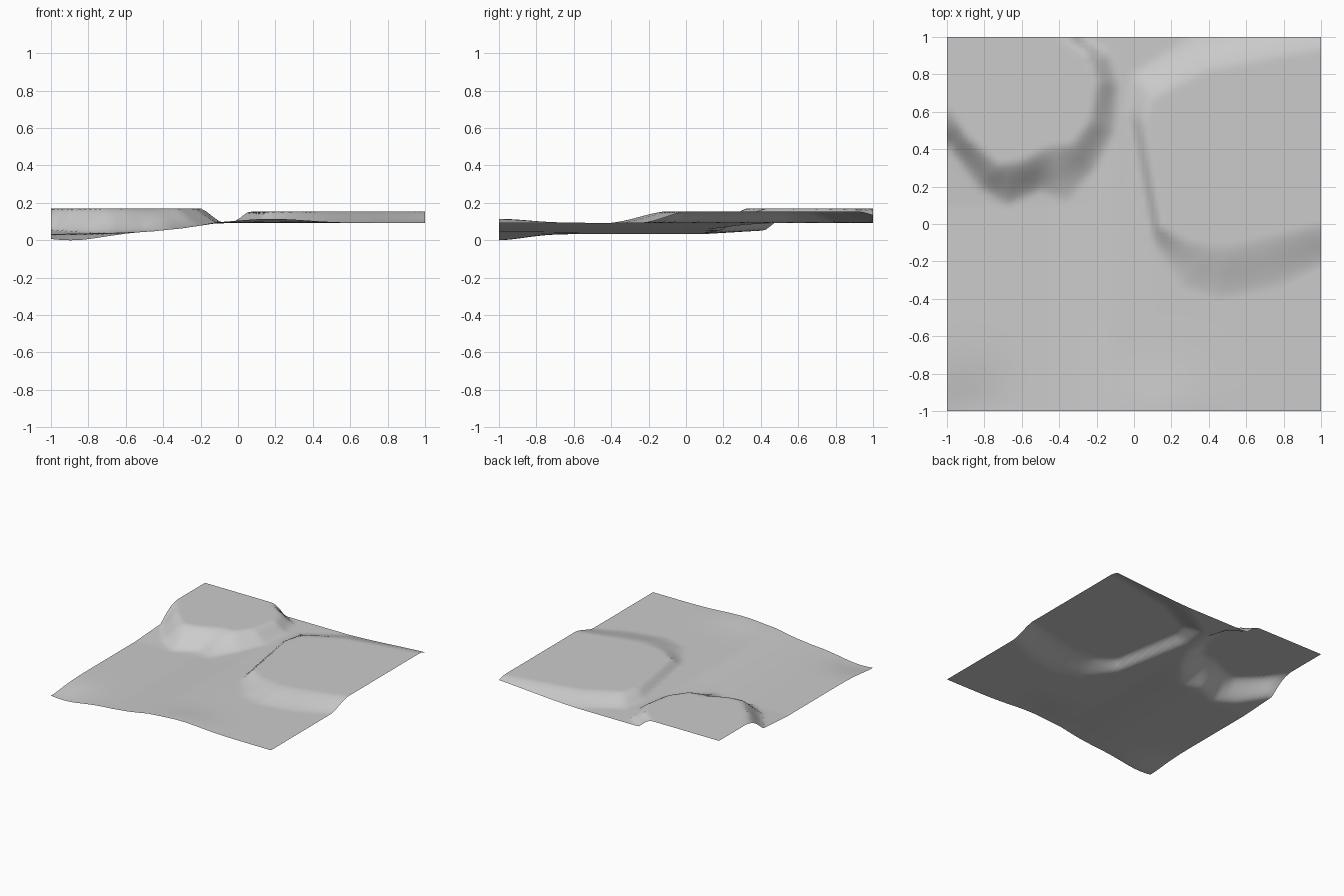
import bpy, bmesh, math
from mathutils import Vector
from mathutils.geometry import intersect_point_line

if "Cube" in bpy.data.objects:
    bpy.data.objects.remove(bpy.data.objects["Cube"])

CELLS = 80


def ramp(value, points):
    """Piecewise linear lookup."""
    if value <= points[0][0]:
        return points[0][1]
    for (a, za), (b, zb) in zip(points, points[1:]):
        if value <= b:
            return za + (zb - za) * (value - a) / (b - a)
    return points[-1][1]


def edge_distance(p, outline):
    best = 9.0
    for a, b in zip(outline, outline[1:] + outline[:1]):
        a, b = Vector(a), Vector(b)
        hit, f = intersect_point_line(p, a, b)
        near = a.lerp(b, min(1, max(0, f)))
        best = min(best, (p - near).length)
    return best


def inside(p, outline):
    odd = False
    for (ax, ay), (bx, by) in zip(outline, outline[1:] + outline[:1]):
        if (ay > p.y) != (by > p.y) and p.x < ax + (bx - ax) * (p.y - ay) / (by - ay):
            odd = not odd
    return odd


def plateau(p, crest, foot):
    """1 inside the crest line, 0 beyond the foot line, a soft bank between."""
    if inside(p, crest):
        return 1.0
    if not inside(p, foot):
        return 0.0
    c, f = edge_distance(p, crest), edge_distance(p, foot)
    t = f / (c + f)
    return 0.5 * t + 0.5 * t * t * (3 - 2 * t)


def bump(p, x, y, wx, wy):
    return math.exp(-((p.x - x) / wx) ** 2 - ((p.y - y) / wy) ** 2)


# Crest and foot lines of the two raised plateaus
left_crest = [(-1.5, .67), (-1, .65), (-.88, .46), (-.72, .32), (-.6, .34), (-.45, .42),
              (-.33, .43), (-.24, .55), (-.2, .75), (-.25, .9), (-.39, 1), (-.39, 2), (-1.5, 2)]
left_foot = [(-1.8, .42), (-1, .42), (-.84, .2), (-.68, .1), (-.5, .18), (-.36, .12),
             (-.2, .3), (-.1, .5), (-.08, .75), (-.13, .92), (-.27, 1), (-.27, 2.3), (-1.8, 2.3)]
right_crest = [(2, .02), (1, 0), (.8, -.05), (.5, -.12), (.3, -.1), (.15, -.02), (.1, .3),
               (.06, .55), (.1, .67), (.4, .82), (.76, .89), (1, .93), (2, .96)]
right_foot = [(2.3, -.2), (1, -.22), (.75, -.34), (.45, -.4), (.25, -.33), (.1, -.1), (.02, .3),
              (-.04, .6), (-.02, .8), (.3, 1), (.7, 1.08), (1, 1.14), (2.3, 1.2)]
basin = [(-1, .035), (-.65, .042), (-.45, .05), (-.3, .065), (-.12, .092), (.1, .095)]


def height(p):
    z = ramp(p.x, basin)
    # low ground climbs a little towards the back
    z += (0.095 - z) * ramp(p.y, [(.1, 0), (.5, .4), (.8, 1)])
    # sunken front corner and low swell on the front edge
    z -= .036 * bump(p, -.88, -1.02, .22, .22)
    z += .021 * bump(p, .18, -1, .26, .22)
    z += (.172 - z) * plateau(p, left_crest, left_foot)
    z += (.155 - z) * plateau(p, right_crest, right_foot)
    return z


# Ground sheet
mesh = bpy.data.meshes.new("terrain")
bm = bmesh.new()
bmesh.ops.create_grid(bm, x_segments=CELLS, y_segments=CELLS, size=1)
for v in bm.verts:
    v.co.z = height(v.co.xy)
lowest = min(v.co.z for v in bm.verts)
for v in bm.verts:
    v.co.z -= lowest
for f in bm.faces:
    f.smooth = True
bm.to_mesh(mesh)
bm.free()
terrain = bpy.data.objects.new("terrain", mesh)
bpy.context.collection.objects.link(terrain)

# Plain grey ground
grey = bpy.data.materials.new("ground_grey")
grey.use_nodes = True
colour = (.6, .6, .6, 1)
grey.diffuse_color = colour
grey.node_tree.nodes["Principled BSDF"].inputs["Base Color"].default_value = colour
mesh.materials.append(grey)
